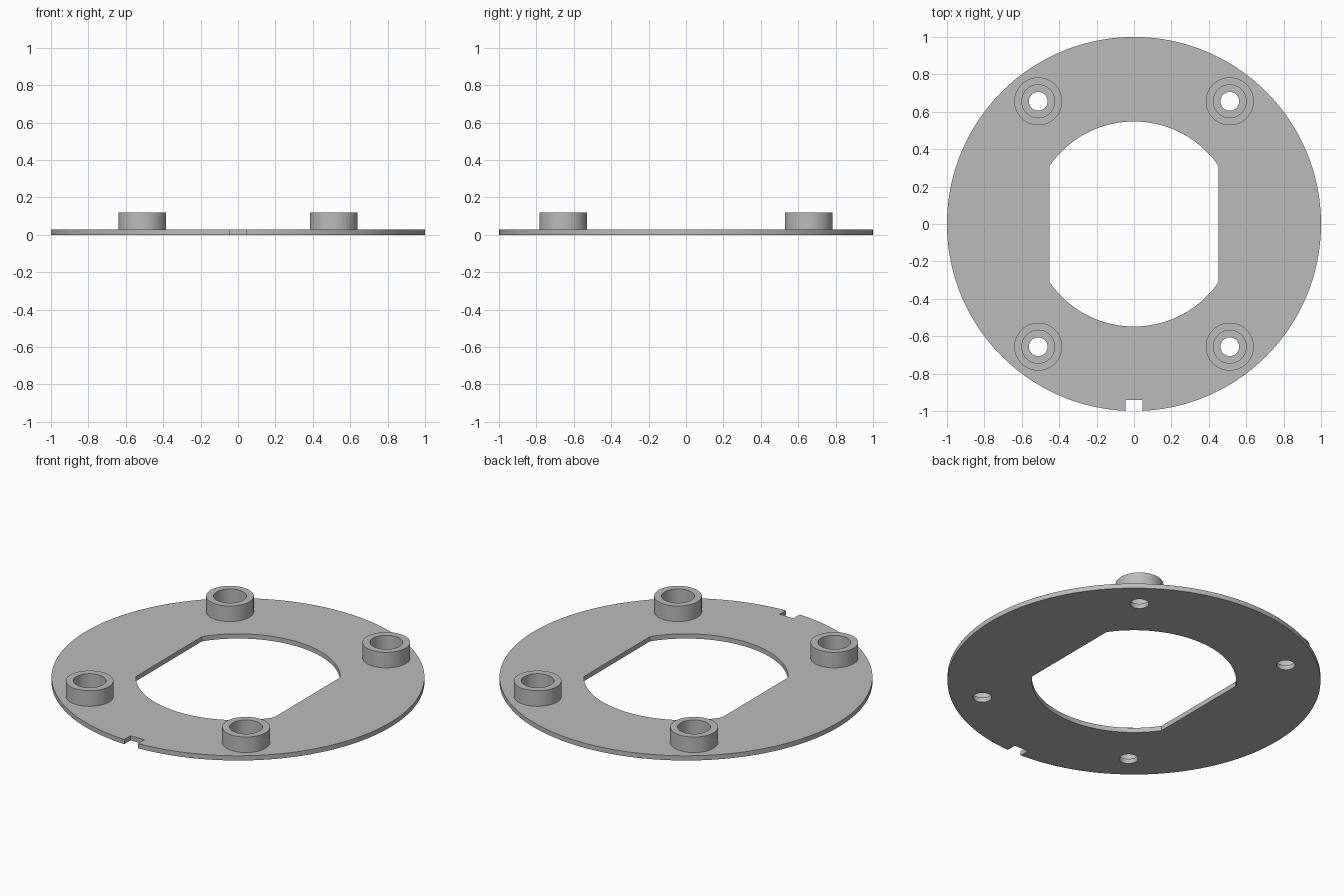
import bpy, bmesh
from math import cos, sin, pi, asin, acos

if "Cube" in bpy.data.objects:
    bpy.data.objects.remove(bpy.data.objects["Cube"], do_unlink=True)

PLATE_TOP, BOSS_TOP = 0.028, 0.12
BOSS_X, BOSS_Y = 0.512, 0.656

grey = bpy.data.materials.new("plain grey")
grey.use_nodes = True
colour = (0.5, 0.5, 0.5, 1)
grey.diffuse_color = colour
grey.node_tree.nodes["Principled BSDF"].inputs["Base Color"].default_value = colour


def arc(r, start, end, n, cx=0, cy=0):
    """Points along an arc, both ends included."""
    angles = [start + (end - start) * i / n for i in range(n + 1)]
    return [(cx + r * cos(a), cy + r * sin(a)) for a in angles]


def circle(r, cx=0, cy=0, n=64):
    return arc(r, 0, 2 * pi, n, cx, cy)[:-1]


def extruded(name, loops, z0, z1):
    """Fill nested outlines as a flat sheet and extrude it from z0 to z1."""
    curve = bpy.data.curves.new(name + "_outline", "CURVE")
    curve.dimensions = "2D"
    curve.fill_mode = "BOTH"
    curve.extrude = (z1 - z0) / 2
    for loop in loops:
        spline = curve.splines.new("POLY")
        spline.points.add(len(loop) - 1)
        for point, (x, y) in zip(spline.points, loop):
            point.co = (x, y, 0, 1)
        spline.use_cyclic_u = True
    helper = bpy.data.objects.new(name + "_outline", curve)
    bpy.context.collection.objects.link(helper)
    graph = bpy.context.evaluated_depsgraph_get()
    mesh = bpy.data.meshes.new_from_object(helper.evaluated_get(graph))
    bpy.data.objects.remove(helper, do_unlink=True)

    # Weld caps to walls and settle the part at its height
    bm = bmesh.new()
    bm.from_mesh(mesh)
    bmesh.ops.remove_doubles(bm, verts=bm.verts, dist=0.0001)
    bmesh.ops.recalc_face_normals(bm, faces=bm.faces)
    bmesh.ops.translate(bm, verts=bm.verts, vec=(0, 0, (z0 + z1) / 2))
    bm.to_mesh(mesh)
    bm.free()
    mesh.name = name
    mesh.materials.clear()
    mesh.materials.append(grey)
    obj = bpy.data.objects.new(name, mesh)
    bpy.context.collection.objects.link(obj)
    bpy.ops.object.select_all(action="DESELECT")
    obj.select_set(True)
    bpy.context.view_layer.objects.active = obj
    bpy.ops.object.shade_smooth_by_angle(angle=pi / 6)
    return obj


# Round rim with a small square notch at the front
notch_half, notch_depth = 0.045, 0.94
gap = asin(notch_half)
rim = arc(1, -pi / 2 + gap, 1.5 * pi - gap, 160)
rim += [(-notch_half, -notch_depth), (notch_half, -notch_depth)]

# Central opening: a circle with two flat sides
corner = acos(0.452 / 0.548)
opening = (arc(0.548, corner, pi - corner, 48)
           + arc(0.548, pi + corner, 2 * pi - corner, 48))

corners = [(sx * BOSS_X, sy * BOSS_Y) for sx in (-1, 1) for sy in (-1, 1)]
screw_holes = [circle(0.05, x, y, 40) for x, y in corners]
extruded("base_plate", [rim, opening] + screw_holes, 0, PLATE_TOP)

# Raised collars around the screw holes
for x, y in corners:
    name = ("front" if y < 0 else "back") + ("_left" if x > 0 else "_right") + "_collar"
    extruded(name, [circle(0.128, x, y), circle(0.088, x, y)], PLATE_TOP, BOSS_TOP)
